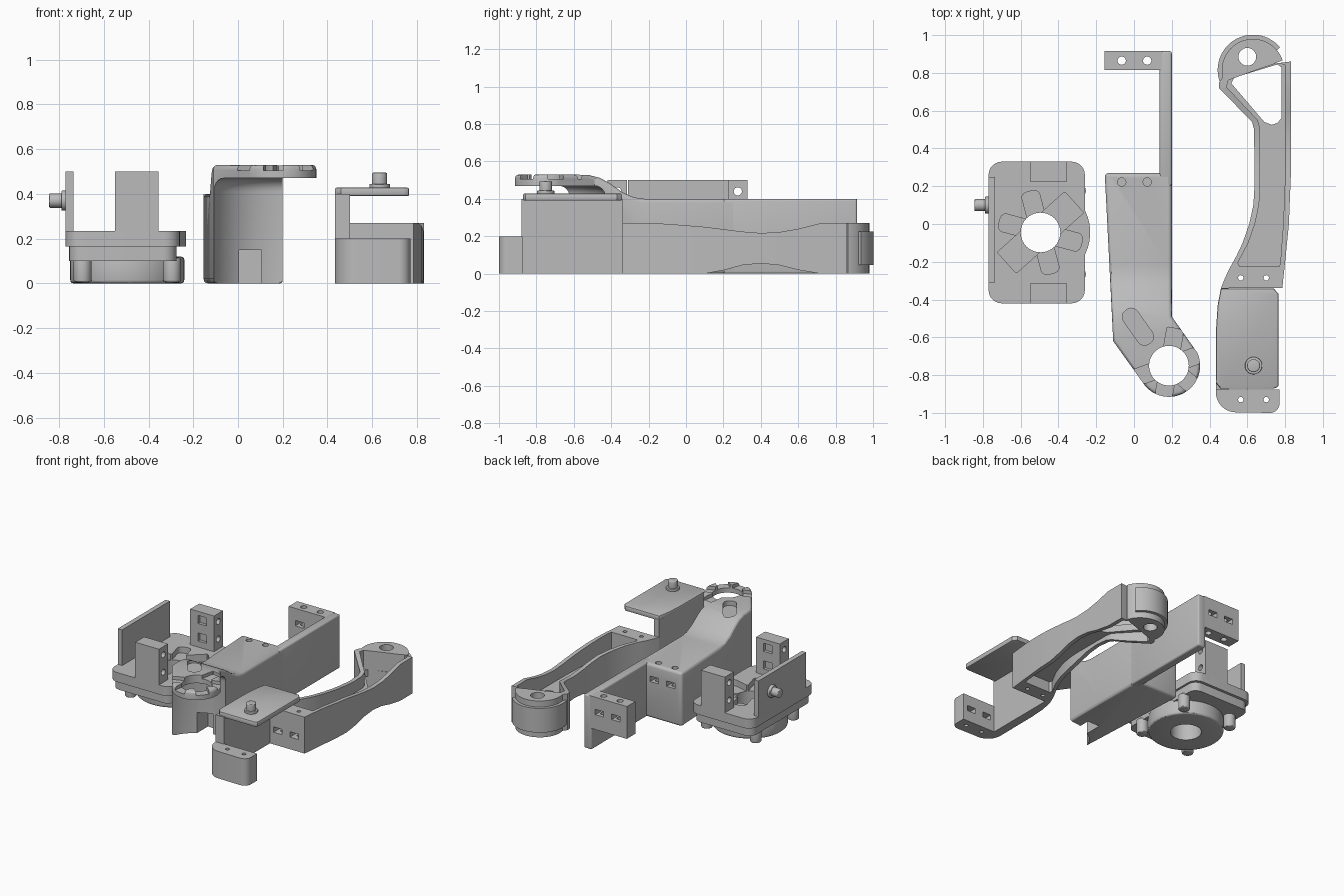
import bpy, bmesh, math
from mathutils import Vector, Matrix

if "Cube" in bpy.data.objects:
    bpy.data.objects.remove(bpy.data.objects["Cube"])

grey = bpy.data.materials.new("plain grey")
grey.diffuse_color = (0.5, 0.5, 0.5, 1)
grey.use_nodes = True
grey.node_tree.nodes["Principled BSDF"].inputs["Base Color"].default_value = grey.diffuse_color


def make(name, bm):
    bmesh.ops.recalc_face_normals(bm, faces=bm.faces)
    me = bpy.data.meshes.new(name)
    bm.to_mesh(me)
    bm.free()
    me.materials.append(grey)
    ob = bpy.data.objects.new(name, me)
    bpy.context.collection.objects.link(ob)
    return ob


def prism(name, pts, lo, hi, side=False):
    """Extrude an outline along z, or a (y, z) outline along x."""
    bm = bmesh.new()
    vs = [bm.verts.new((lo, a, b) if side else (a, b, lo)) for a, b in pts]
    f = bm.faces.new(vs)
    r = bmesh.ops.extrude_face_region(bm, geom=[f])
    d = Vector((hi - lo, 0, 0)) if side else Vector((0, 0, hi - lo))
    bmesh.ops.translate(bm, vec=d, verts=[v for v in r["geom"] if isinstance(v, bmesh.types.BMVert)])
    return make(name, bm)


def rrect(x0, x1, y0, y1, r, n=6):
    pts = []
    for i, (cx, cy) in enumerate([(x1 - r, y1 - r), (x0 + r, y1 - r), (x0 + r, y0 + r), (x1 - r, y0 + r)]):
        for k in range(n + 1):
            a = (i + k / n) * math.pi / 2
            pts.append((cx + r * math.cos(a), cy + r * math.sin(a)))
    return pts


def arc(cx, cy, r, a0, a1, n=24):
    return [(cx + r * math.cos(math.radians(a0 + (a1 - a0) * k / n)),
             cy + r * math.sin(math.radians(a0 + (a1 - a0) * k / n))) for k in range(n + 1)]


def turn(pts, cx, cy, deg):
    c, s = math.cos(math.radians(deg)), math.sin(math.radians(deg))
    return [(cx + x * c - y * s, cy + x * s + y * c) for x, y in pts]


def box(name, x0, x1, y0, y1, z0, z1):
    return prism(name, [(x0, y0), (x1, y0), (x1, y1), (x0, y1)], z0, z1)


def cyl(name, c, r, h, axis="Z", n=40):
    bm = bmesh.new()
    bmesh.ops.create_cone(bm, cap_ends=True, segments=n, radius1=r, radius2=r, depth=h)
    rot = {"Z": Matrix(), "X": Matrix.Rotation(math.pi / 2, 4, "Y"), "Y": Matrix.Rotation(math.pi / 2, 4, "X")}[axis]
    bmesh.ops.transform(bm, matrix=Matrix.Translation(c) @ rot, verts=bm.verts)
    return make(name, bm)


def apply(ob, m):
    with bpy.context.temp_override(object=ob, active_object=ob, selected_objects=[ob]):
        bpy.ops.object.modifier_apply(modifier=m.name)


def combine(ob, others, op="DIFFERENCE"):
    for o in others:
        m = ob.modifiers.new("combine", "BOOLEAN")
        m.operation, m.solver, m.object = op, "EXACT", o
        apply(ob, m)
        bpy.data.objects.remove(o)
    return ob


def bevel(ob, w, seg=3, angle=50):
    m = ob.modifiers.new("bevel", "BEVEL")
    m.width, m.segments, m.limit_method, m.angle_limit = w, seg, "ANGLE", math.radians(angle)
    apply(ob, m)
    return ob


# ---- servo base: plate, round foot, lugs, posts, side wall and pivot
cx, cy = -0.495, -0.045
plate = prism("base_plate", rrect(-0.77, -0.26, -0.42, 0.33, 0.07), 0.165, 0.235)
combine(plate, [prism("bulge", arc(cx, cy, 0.263, 0, 354, 59), 0.166, 0.234)], "UNION")
under = prism("base_under_plate", rrect(-0.755, -0.275, -0.40, 0.31, 0.06), 0.1, 0.165)
foot = bevel(cyl("base_foot", (cx, cy, 0.06), 0.255, 0.12, n=64), 0.015)
for ob in (plate, under, foot):
    combine(ob, [cyl("bore", (cx, cy, 0.1), 0.105, 0.6)])
slots = [prism("horn_slot", turn(rrect(0.06, 0.225, -0.048, 0.048, 0.03), cx, cy, a), 0.19, 0.3)
         for a in (105, 165, 285, 345)]
slots += [prism("horn_socket", turn(rrect(0.06, 0.24, -0.075, 0.075, 0.005, 1), cx, cy, a), 0.18, 0.3)
          for a in (42, 222)]
combine(plate, slots)
for dx in (-0.2, 0.2):
    for dy in (-0.22, 0.22):
        bevel(cyl("base_lug", (cx + dx, cy + dy, 0.06), 0.04, 0.11, n=24), 0.01)
for y0, inner in ((-0.42, 1), (0.225, -1)):
    post = box("servo_post", -0.55, -0.355, y0, y0 + 0.105, 0.2, 0.5)
    ym = y0 + 0.052
    for z in (0.44, 0.31):
        combine(post, [cyl("hole", (-0.45, ym, z), 0.022, 0.4, "X", 20),
                       box("nut", -0.485, -0.415, ym - 0.02 + 0.05 * inner, ym + 0.02 + 0.05 * inner,
                           z - 0.03, z + 0.03)])
box("base_side_wall", -0.77, -0.735, -0.31, 0.25, 0.2, 0.5)
bevel(cyl("base_pivot_pin", (-0.805, 0.1, 0.37), 0.032, 0.08, "X", 32), 0.006)
bevel(cyl("base_pivot_collar", (-0.775, 0.1, 0.37), 0.045, 0.03, "X", 32), 0.006)

# ---- channel arm: tapered body rising into a ring
rx, ry = 0.185, -0.75
plan = [(0.2, 0.27), (-0.155, 0.27), (-0.11, -0.62)] + arc(rx, ry, 0.165, 218, 385, 30) + [(0.2, -0.49)]
body = prism("channel_body", plan, 0, 0.6)
side = [(0.4, 0), (0.4, 0.4), (-0.22, 0.4), (-0.28, 0.408), (-0.34, 0.435), (-0.41, 0.485),
        (-0.46, 0.512), (-0.52, 0.527), (-0.6, 0.53), (-1, 0.53), (-1, 0)]
combine(body, [prism("side_profile", side, -0.5, 0.6, True)], "INTERSECT")
bevel(body, 0.02, 3, 60)
sweep = bevel(cyl("sweep", (rx, ry, 0.135), 0.32, 0.67, n=80), 0.06, 6)
slot = prism("horn_slot", turn(rrect(-0.115, 0.1, -0.045, 0.045, 0.04), 0.025, -0.55, -55), 0.495, 0.6)
combine(body, [sweep, cyl("bore", (rx, ry, 0.4), 0.105, 0.6, n=48), slot,
               box("front_slot", 0.005, 0.105, -0.6, -0.36, -0.1, 0.15)])
for a in (-100, -40, 20, 80, 200):
    combine(body, [prism("ring_slot", turn(rrect(0.07, 0.2, -0.045, 0.045, 0.005, 1), rx, ry, a), 0.505, 0.6)])
spine = bevel(box("channel_spine", 0.135, 0.2, 0.2, 0.915, 0, 0.4), 0.012)
tab = box("channel_end_tab", -0.155, 0.15, 0.815, 0.915, 0.16, 0.4)
for x in (-0.065, 0.07):
    for ob, y, s in ((body, 0.222, 0.06), (tab, 0.865, 0.2)):
        combine(ob, [cyl("hole", (x, y, 0.4), 0.022, 0.5, n=20),
                     box("nut", x - 0.035, x + 0.035, y - s + 0.05, y + 0.2, 0.27, 0.31)])

# ---- forearm: waisted frame with a web, window and round wrist
left = [(-0.34, 0.46), (-0.29, 0.48), (-0.24, 0.503), (-0.17, 0.542), (-0.1, 0.575), (0, 0.61), (0.1, 0.632),
        (0.2, 0.638), (0.5, 0.636), (0.54, 0.625), (0.72, 0.45), (0.75, 0.45), (0.82, 0.5)]
right = [(0.86, 0.83), (0.5, 0.832), (0.25, 0.83), (0, 0.82), (-0.2, 0.80), (-0.34, 0.785)]
arm = prism("forearm_frame", [(x, y) for y, x in left + right], -0.1, 0.4)
waist = [(-0.5, 0), (0.1, 0), (0.2, 0.018), (0.3, 0.045), (0.4, 0.055), (0.5, 0.045), (0.6, 0.02), (0.72, 0),
         (1, 0), (1, 0.27), (0.72, 0.27), (0.6, 0.24), (0.5, 0.222), (0.4, 0.217), (0.3, 0.225),
         (0.1, 0.25), (-0.1, 0.266), (-0.2, 0.27), (-0.5, 0.27)]
combine(arm, [prism("waist", waist, 0.3, 1, True)], "INTERSECT")
inner = [(0.77, -0.225), (0.56, -0.225), (0.55, -0.205), (0.605, -0.1), (0.64, 0), (0.662, 0.1), (0.668, 0.2),
         (0.666, 0.51), (0.655, 0.55), (0.49, 0.725), (0.50, 0.765), (0.765, 0.855), (0.8, 0.84),
         (0.802, 0.5), (0.8, 0.25), (0.79, 0), (0.775, -0.2)]
window = [(0.515, 0.745), (0.53, 0.775), (0.76, 0.845), (0.78, 0.83), (0.78, 0.56), (0.76, 0.535),
          (0.73, 0.525), (0.69, 0.54)]
combine(arm, [prism("pocket", inner, 0.13, 0.5), prism("under_pocket", inner, -0.2, 0.08),
              prism("window", window, -0.2, 0.5)])
wx, wy = 0.63, 0.815
wrist = prism("wrist_disc", arc(wx, wy, 0.165, 18, 202, 36), 0, 0.27)
band = prism("wrist_band", arc(wx, wy, 0.187, 40, 198, 36) + arc(wx, wy, 0.15, 198, 40, 36), 0.045, 0.225)
combine(wrist, [cyl("bore", (0.6, 0.885, 0.1), 0.047, 0.8, n=32)])
for x in (0.565, 0.7):
    combine(arm, [cyl("hole", (x, -0.285, 0.2), 0.014, 0.6, n=16),
                  box("nut", x - 0.035, x + 0.035, -0.4, -0.26, 0.09, 0.13)])

# ---- forearm servo cradle: side wall, cover plate with pin, front tab
prism("cradle_wall", [(0.5, -0.34), (0.46, -0.34), (0.443, -0.43), (0.435, -0.55), (0.433, -0.88),
                      (0.5, -0.88)], 0, 0.4)
top = [(0.765, -0.86), (0.765, -0.37), (0.74, -0.342), (0.46, -0.342), (0.443, -0.43), (0.435, -0.55),
       (0.433, -0.84), (0.46, -0.872), (0.74, -0.872)]
bevel(prism("cradle_cover", top, 0.39, 0.428), 0.008, 2)
bevel(cyl("cover_pin", (0.633, -0.75, 0.455), 0.034, 0.08, n=32), 0.006)
bevel(cyl("cover_pin_collar", (0.633, -0.75, 0.435), 0.046, 0.02, n=32), 0.004)
front = arc(0.54, -0.89, 0.107, 180, 270, 10) + arc(0.72, -0.95, 0.05, 270, 360, 8) + [(0.77, -0.875), (0.433, -0.875)]
ftab = prism("cradle_front_tab", front, 0, 0.2)
combine(ftab, [cyl("hole", (x, -0.93, 0.1), 0.014, 0.5, n=16) for x in (0.565, 0.7)])
combine(ftab, [box("nut", x - 0.035, x + 0.035, -0.95, -0.8, 0.08, 0.12) for x in (0.565, 0.7)])

# ---- smooth curved surfaces, keep edges crisp
for ob in bpy.context.scene.objects:
    ob.select_set(True)
bpy.context.view_layer.objects.active = plate
bpy.ops.object.shade_smooth_by_angle(angle=math.radians(30))
